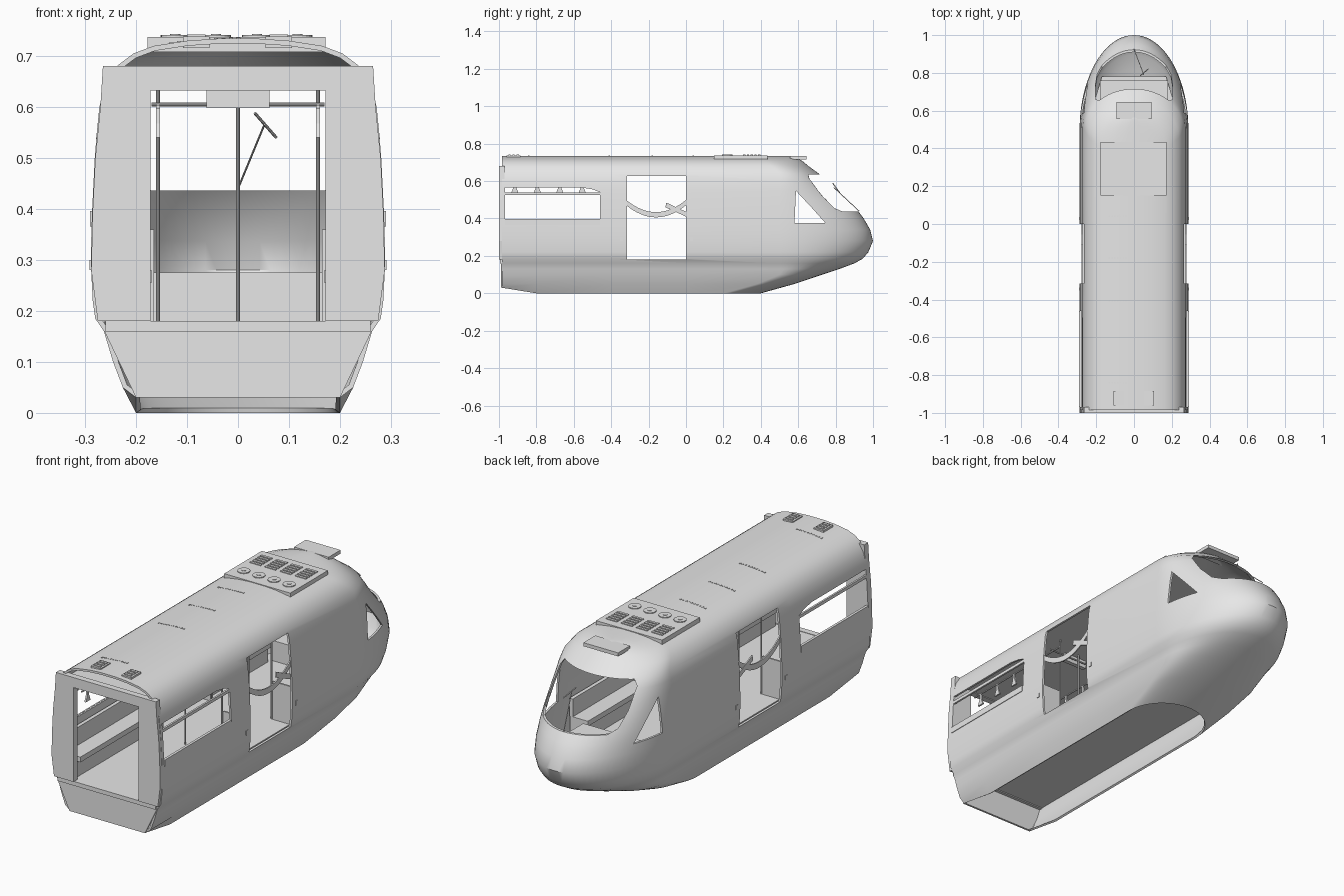
import bpy, bmesh, math
from mathutils import Vector

cube = bpy.data.objects.get("Cube")
if cube:
    bpy.data.objects.remove(cube)

grey = bpy.data.materials.new("plain_grey")
grey.use_nodes = True
grey.diffuse_color = (0.8, 0.8, 0.8, 1)
grey.node_tree.nodes["Principled BSDF"].inputs["Base Color"].default_value = (0.8, 0.8, 0.8, 1)


def finish(name, bm):
    mesh = bpy.data.meshes.new(name)
    bm.to_mesh(mesh)
    bm.free()
    mesh.materials.append(grey)
    ob = bpy.data.objects.new(name, mesh)
    bpy.context.collection.objects.link(ob)
    return ob


def prism(name, pts, axis, a, b):
    """Extrude a 2D outline along an axis from a to b."""
    def place(p, d):
        return {"x": (d, p[0], p[1]), "y": (p[0], d, p[1]), "z": (p[0], p[1], d)}[axis]
    bm = bmesh.new()
    lo = [bm.verts.new(place(p, a)) for p in pts]
    hi = [bm.verts.new(place(p, b)) for p in pts]
    bm.faces.new(lo)
    bm.faces.new(hi)
    n = len(pts)
    for i in range(n):
        j = (i + 1) % n
        bm.faces.new((lo[i], lo[j], hi[j], hi[i]))
    bmesh.ops.recalc_face_normals(bm, faces=bm.faces)
    return finish(name, bm)


def box(name, x0, x1, y0, y1, z0, z1):
    return prism(name, [(x0, y0), (x1, y0), (x1, y1), (x0, y1)], "z", z0, z1)


def rod(name, a, b, r=0.004, sides=10):
    a, b = Vector(a), Vector(b)
    bm = bmesh.new()
    bmesh.ops.create_cone(bm, cap_ends=True, segments=sides, radius1=r, radius2=r, depth=(b - a).length)
    ob = finish(name, bm)
    ob.location = (a + b) / 2
    ob.rotation_euler = (b - a).to_track_quat("Z", "Y").to_euler()
    return ob


def activate(ob):
    bpy.ops.object.select_all(action="DESELECT")
    ob.select_set(True)
    bpy.context.view_layer.objects.active = ob


# Body shell: each level is (height, half width, how far the nose reaches)
levels = [(0, .2, .40), (.05, .226, .58), (.1, .245, .73), (.13, .254, .82), (.16, .263, .9),
          (.185, .28, .945), (.22, .285, .975), (.28, .288, 1), (.34, .288, .985), (.4, .286, .95),
          (.44, .284, .92), (.5, .281, .86), (.55, .277, .805), (.6, .272, .755), (.64, .262, .71),
          (.68, .238, .655), (.705, .205, .625), (.72, .165, .6), (.73, .1, .58), (.734, .04, .56)]
STEPS = 20
bm = bmesh.new()
rings = []
for z, w, reach in levels:
    start = min(.5, reach - .2)
    half = [(w, y) for y in (-.985, -.8, -.4, 0)]
    for i in range(STEPS):
        t = math.pi / 2 * i / STEPS
        half.append((w * math.cos(t), start + (reach - start) * math.sin(t)))
    path = half + [(0, reach)] + [(-x, y) for x, y in reversed(half)]
    rings.append([bm.verts.new((x, y, .03 if z == 0 and y < -.9 else z)) for x, y in path])
n = len(rings[0])
for low, high in zip(rings, rings[1:]):
    for i in range(n - 1):
        bm.faces.new((low[i], low[i + 1], high[i + 1], high[i]))
top = rings[-1]
for i in range(n // 2):
    quad = [top[i], top[i + 1], top[n - 2 - i], top[n - 1 - i]]
    bm.faces.new(list(dict.fromkeys(quad)))
shell = finish("body_shell", bm)
activate(shell)
mod = shell.modifiers.new("thickness", "SOLIDIFY")
mod.thickness = .01
bpy.ops.object.modifier_apply(modifier=mod.name)

# Openings: doors, side windows, cab windows and windscreen
cutters = [
    prism("door_cut", [(-.315, .18), (0, .18), (0, .628), (-.315, .628)], "x", -1, 1),
    prism("window_cut", [(-.968, .395), (-.46, .395), (-.46, .54), (-.5, .556), (-.56, .566), (-.968, .566)],
          "x", -1, 1),
    prism("cab_window_cut", [(.58, .376), (.745, .376), (.67, .46), (.588, .548)], "x", -1, 1),
    prism("windscreen_cut", [(-.17, .436), (.17, .436), (.195, .455), (.205, .52), (.203, .61), (.185, .635),
                             (-.185, .635), (-.203, .61), (-.205, .52), (-.195, .455)], "y", .5, 1.3),
]
for cutter in cutters:
    cutter.hide_render = True
    mod = shell.modifiers.new("cut", "BOOLEAN")
    mod.operation, mod.solver, mod.object = "DIFFERENCE", "EXACT", cutter
    bpy.ops.object.modifier_apply(modifier=mod.name)
    bpy.data.objects.remove(cutter)
activate(shell)
bpy.ops.object.shade_smooth_by_angle(angle=math.radians(35))

# Floor, ceiling and cab counter
prism("floor", [(-.256, -.985), (.256, -.985), (.256, .5), (.17, .78), (-.17, .78), (-.256, .5)], "z", .165, .178)
box("ceiling", -.252, .252, -.97, .48, .636, .64)
box("cab_counter", -.18, .18, .52, .76, .178, .275)

# Flat coupling end
jamb = [(.172, .18), (.275, .18), (.288, .28), (.285, .4), (.28, .5), (.27, .6), (.265, .68), (.172, .68)]
box("end_lintel", -.172, .172, -1, -.97, .632, .68)
box("end_sill", -.26, .26, -.995, -.965, .16, .18)
prism("end_apron", [(-.2, .03), (.2, .03), (.262, .16), (-.262, .16)], "y", -.99, -.98)

# Parts repeated on both sides
for side, s in (("left", 1), ("right", -1)):
    def sbox(name, x0, x1, *rest):
        return box(side + name, min(s * x0, s * x1), max(s * x0, s * x1), *rest)

    prism(side + "_end_jamb", [(s * x, z) for x, z in jamb], "y", -1, -.97)
    for y0, y1 in ((-.95, -.36), (.04, .5)):
        sbox("_bench_seat", .17, .265, y0, y1, .255, .28)
        sbox("_bench_base", .19, .265, y0, y1, .178, .255)
        sbox("_bench_back", .25, .268, y0, y1, .28, .365)
    for y in (-.345, .03):
        rod(side + "_door_pole", (s * .157, y, .178), (s * .157, y, .636))
        sbox("_door_screen", .165, .27, y - .004, y + .004, .178, .36)
        sbox("_door_button", .284, .291, y - .008, y + .008, .28, .3)
    # Window trim
    sbox("_window_sill", .283, .29, -.968, -.46, .366, .396)
    sbox("_window_transom", .27, .279, -.968, -.46, .525, .54)
    # Hanging grips
    rod(side + "_grip_rail", (s * .157, -.96, .6), (s * .157, -.345, .6))
    for i in range(4):
        y = -.915 + .12 * i
        prism(side + "_grip", [(y - .018, .54), (y + .018, .54), (y + .007, .568), (y + .004, .6),
                               (y - .004, .6), (y - .007, .568)], "x", s * .153, s * .161)
    # Curved band across the doorway
    arc = [(-.32 + .02 * i, .42 + .065 * ((i - 8) / 8) ** 2) for i in range(17)]
    band = [(y, z - .014) for y, z in arc] + [(y, z + .014) for y, z in reversed(arc)]
    prism(side + "_door_band", band, "x", s * .272, s * .278)
    prism(side + "_door_band_tail", [(-.11, .46), (0, .41), (0, .436), (-.07, .468), (-.105, .485)],
          "x", s * .273, s * .279)

# Centre poles, cross bars and hanging sign
for y in (-.4, .08):
    rod("centre_pole", (0, y, .178), (0, y, .636))
    rod("cross_bar", (-.17, y, .605), (.17, y, .605))
box("hanging_sign", -.062, .062, -.44, -.42, .598, .636)

# Windscreen wiper
rod("wiper_arm", (0, .925, .44), (.052, .79, .566), .002)
rod("wiper_blade", (.033, .785, .588), (.075, .82, .54), .003)

# Roof cooling unit with fans and grilles
box("roof_unit", -.178, .172, .15, .435, .708, .737)
for i in range(4):
    x = -.123 + .08 * i
    rod("roof_fan", (x, .22, .736), (x, .22, .741), .028, 20)
    rod("roof_fan_hub", (x, .22, .74), (x, .22, .743), .01, 12)
    for j in range(5):
        y = .305 + .02 * j
        box("roof_grille_slat", x - .029, x + .029, y, y + .012, .736, .741)

# Roof plate above the cab and end vents
box("cab_roof_plate", -.092, .092, .555, .645, .716, .733)
for x in (-.082, .08):
    box("roof_vent", x - .026, x + .026, -.96, -.885, .716, .738)
    for j in range(3):
        box("roof_vent_slat", x - .018, x + .018, -.95 + .022 * j, -.938 + .022 * j, .737, .742)

# Rows of roof studs
for y in (.04, -.18, -.41, -.84):
    for i in range(10):
        x = -.13 + .0145 * i
        z = .733 - .5 * x * x
        box("roof_stud", x - .004, x + .004, y - .004, y + .004, z - .006, z + .003)
